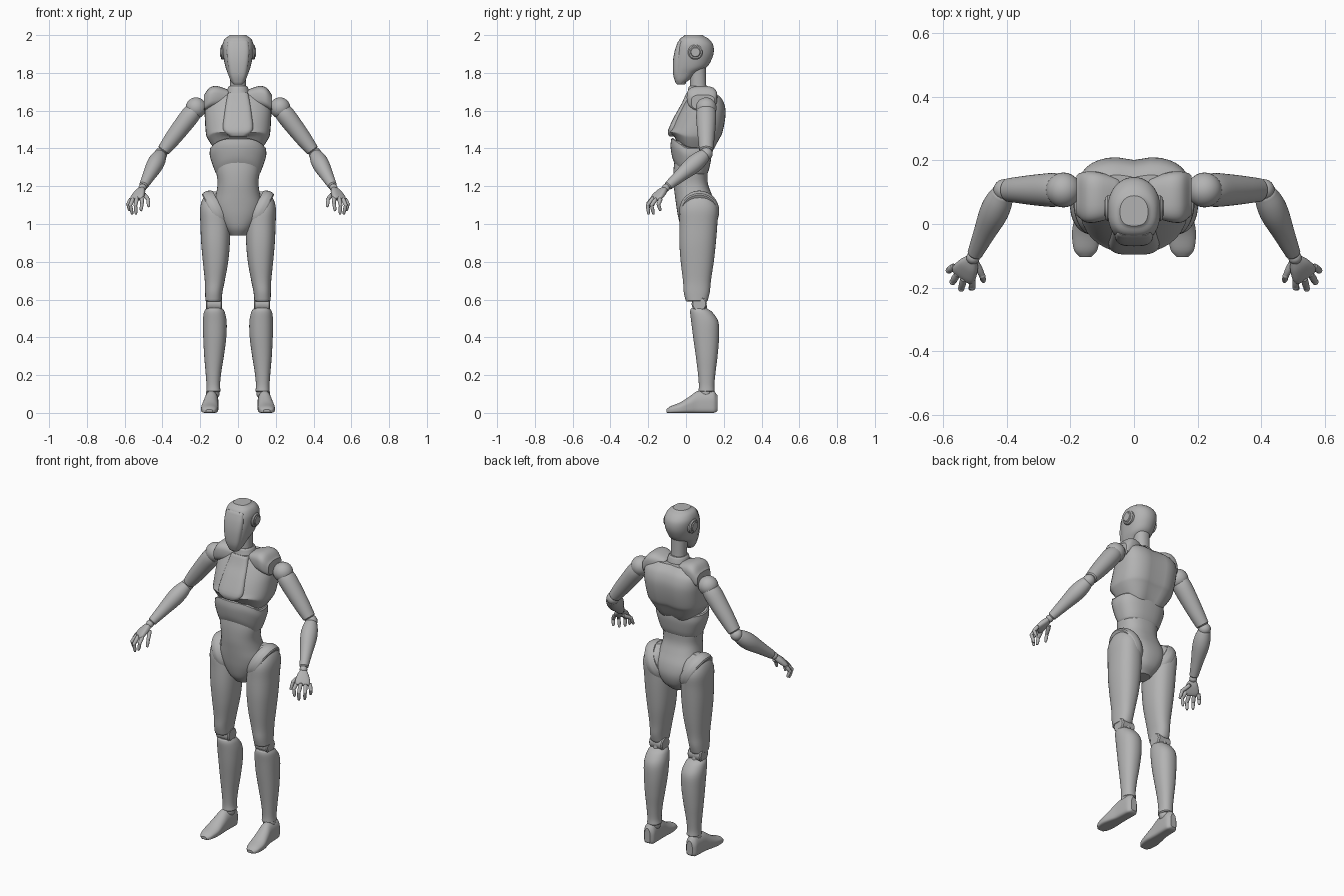
import bpy, bmesh, math
from mathutils import Vector, Matrix

cube = bpy.data.objects.get("Cube")
if cube:
    bpy.data.objects.remove(cube, do_unlink=True)

grey = bpy.data.materials.new("matte grey")
grey.use_nodes = True
grey.diffuse_color = (0.45, 0.45, 0.45, 1)
grey.node_tree.nodes["Principled BSDF"].inputs["Base Color"].default_value = grey.diffuse_color

SEGMENTS, STEPS = 36, 4
parts = []


def finish(name, bm, mirror):
    """Turn a bmesh into a named object, mirrored across x when asked."""
    bmesh.ops.recalc_face_normals(bm, faces=bm.faces[:])
    mesh = bpy.data.meshes.new(name)
    bm.to_mesh(mesh)
    bm.free()
    mesh.materials.append(grey)
    obj = bpy.data.objects.new(name, mesh)
    bpy.context.collection.objects.link(obj)
    if mirror:
        mod = obj.modifiers.new("Mirror", 'MIRROR')
        mod.use_mirror_merge = False
    parts.append(obj)
    return obj


def smooth_rings(rings):
    """Pass a Catmull-Rom curve through the ring values."""
    out = []
    last = len(rings) - 1
    for i in range(last):
        quad = (rings[max(i - 1, 0)], rings[i], rings[i + 1], rings[min(i + 2, last)])
        for s in range(STEPS):
            t = s / STEPS
            out.append([b + (c - a) * t / 2 + (a - 2.5 * b + 2 * c - d / 2) * t * t
                        + (1.5 * (b - c) + (d - a) / 2) * t ** 3
                        for a, b, c, d in zip(*quad)])
    out.append(list(rings[last]))
    return out


def eased_end(ring, direction):
    """A slightly smaller ring past the end, so that edges look rounded."""
    t, c, hw, lo, hi = ring
    r = min(0.006, hw / 3, (hi - lo) / 6)
    return [t + direction * r, c, hw - r, lo + r, hi - r]


def loft(name, rings, axis="z", front=2.2, back=2.2, warp=None, matrix=None, mirror=False):
    """Skin rings of (station, centre, half width, low side, high side)."""
    rows = smooth_rings(rings)
    rows = [eased_end(rows[0], -1)] + rows + [eased_end(rows[-1], 1)]
    bm = bmesh.new()
    loops = []
    for t, c, hw, lo, hi in rows:
        loop = []
        for k in range(SEGMENTS):
            angle = math.tau * k / SEGMENTS
            co, si = math.cos(angle), math.sin(angle)
            power = 2 / (front if si < 0 else back)
            u = c + hw * math.copysign(abs(co) ** power, co)
            v = (lo + hi) / 2 + (hi - lo) / 2 * math.copysign(abs(si) ** power, si)
            p = Vector({"z": (u, v, t), "y": (u, t, v), "x": (t, u, v)}[axis])
            if warp:
                p = warp(p)
            loop.append(bm.verts.new(matrix @ p if matrix else p))
        loops.append(loop)
    for a, b in zip(loops, loops[1:]):
        for k in range(SEGMENTS):
            n = (k + 1) % SEGMENTS
            bm.faces.new((a[k], a[n], b[n], b[k]))
    bm.faces.new(loops[0])
    bm.faces.new(loops[-1])
    return finish(name, bm, mirror)


def limb(name, start, end, profile, side=(0, 1, 0), power=2):
    """Mirrored loft between two points; profile holds (fraction, radius, radius)."""
    start, end = Vector(start), Vector(end)
    z = (end - start).normalized()
    y = z.cross(Vector(side)).normalized()
    frame = Matrix((y.cross(z), y, z)).transposed().to_4x4()
    length = (end - start).length
    rings = [(f * length, 0, rx, -ry, ry) for f, rx, ry in profile]
    return loft(name, rings, front=power, back=power,
                matrix=Matrix.Translation(start) @ frame, mirror=True)


def ball(name, centre, radius):
    bm = bmesh.new()
    bmesh.ops.create_uvsphere(bm, u_segments=24, v_segments=14, radius=radius,
                              matrix=Matrix.Translation(centre))
    return finish(name, bm, True)


def disc(name, centre, radius, depth):
    """Mirrored cylinder lying along x."""
    half = Vector((depth / 2, 0, 0))
    centre = Vector(centre)
    return limb(name, centre - half, centre + half, [(0, radius, radius), (1, radius, radius)])


def clamp(value):
    return max(0, min(1, value))


def chest_shape(p):
    """Arch the lower front edge and sink the spine."""
    p.z += 0.06 * clamp((1.5 - p.z) * 10) * clamp(-p.y / 0.06)
    if p.y > 0.1:
        p.y -= 0.012 * math.exp(-(p.x / 0.04) ** 2)
    return p


def belly_shape(p):
    p.z += 0.05 * clamp(-p.y / 0.07)
    return p


# Head, face plate, ears and neck
loft("head", [(1.745, 0, .03, -.048, -.01), (1.765, 0, .042, -.06, .02), (1.8, 0, .055, -.063, .06),
              (1.83, 0, .066, -.064, .11), (1.87, 0, .075, -.062, .135), (1.91, 0, .081, -.056, .147),
              (1.95, 0, .082, -.046, .143), (1.98, 0, .07, -.032, .12), (1.994, 0, .05, -.012, .095)],
     front=2.7, back=2.1)
loft("face_plate", [(1.745, 0, .028, -.054, 0), (1.79, 0, .045, -.068, 0), (1.86, 0, .057, -.069, 0),
                    (1.92, 0, .06, -.059, 0), (1.965, 0, .054, -.043, 0)], front=3.4)
disc("ear_ring", (.077, .05, 1.91), .04, .014)
disc("ear_cap", (.081, .05, 1.91), .029, .014)
loft("neck", [(1.64, 0, .05, .02, .12), (1.72, 0, .042, .022, .108), (1.84, 0, .044, .02, .105)])
loft("collar", [(1.67, 0, .066, .0, .135), (1.7, 0, .06, .008, .13), (1.725, 0, .052, .014, .122)])

# Torso shells
loft("chest", [(1.375, 0, .105, -.03, .14), (1.4, 0, .127, -.06, .155), (1.45, 0, .16, -.088, .18),
               (1.48, 0, .17, -.09, .195), (1.55, 0, .175, -.06, .21), (1.61, 0, .177, -.028, .212),
               (1.66, 0, .168, .002, .195), (1.69, 0, .125, .02, .165)], back=2.9, warp=chest_shape)
loft("breast_plate", [(1.468, 0, .05, -.092, 0), (1.5, 0, .08, -.094, 0), (1.58, 0, .073, -.056, .02),
                      (1.64, 0, .064, -.022, .04), (1.69, 0, .054, .0, .06)], front=4)
loft("belly_band", [(1.27, 0, .118, -.055, .115), (1.3, 0, .13, -.072, .125), (1.36, 0, .149, -.082, .135),
                    (1.4, 0, .148, -.078, .135)], back=2.6, warp=belly_shape)
loft("waist_and_pelvis", [(1.4, 0, .1, -.05, .11), (1.3, 0, .116, -.065, .115), (1.22, 0, .108, -.066, .115),
                          (1.16, 0, .116, -.06, .135), (1.1, 0, .13, -.052, .16), (1.04, 0, .118, -.042, .168),
                          (.98, 0, .08, -.025, .15), (.945, 0, .05, .0, .115)][::-1], back=2.5)
loft("shoulder_yoke", [(.05, .085, .06, 1.63, 1.71), (.11, .085, .078, 1.62, 1.73), (.15, .085, .08, 1.61, 1.722),
                       (.175, .09, .068, 1.6, 1.69)], axis="x", front=3, back=3, mirror=True)

# Arms
shoulder, elbow, wrist = (.222, .107, 1.615), (.408, .107, 1.372), (.506, -.106, 1.192)
ball("shoulder_ball", shoulder, .055)
limb("upper_arm", shoulder, elbow, [(0, .045, .042), (.15, .053, .05), (.4, .05, .048),
                                    (.7, .043, .042), (.92, .037, .034)])
ball("elbow_joint", elbow, .034)
limb("forearm", elbow, wrist, [(.04, .034, .034), (.18, .044, .043), (.36, .046, .044),
                               (.65, .034, .034), (.94, .024, .024)])
ball("wrist_joint", wrist, .021)

# Hands: palm, then two segments for each finger
palm_side = (.06, .04, -.01)
limb("palm", wrist, (.54, -.165, 1.132), [(.1, .019, .014), (.4, .032, .018), (.8, .041, .016),
                                          (1, .037, .012)], palm_side, 2.6)
fingers = {
    "index": ((.51, -.172, 1.14), (.508, -.199, 1.112), (.514, -.202, 1.07)),
    "middle": ((.536, -.175, 1.135), (.543, -.203, 1.1), (.54, -.198, 1.053)),
    "ring": ((.557, -.16, 1.13), (.57, -.182, 1.1), (.56, -.172, 1.053)),
    "little": ((.568, -.135, 1.13), (.582, -.146, 1.105), (.574, -.136, 1.072)),
    "thumb": ((.495, -.125, 1.155), (.477, -.163, 1.132), (.473, -.18, 1.092)),
}
for label, (base, bend, tip) in fingers.items():
    limb(label + "_finger_base", base, bend, [(-.1, .01, .01), (.5, .011, .011), (1, .009, .009)], palm_side)
    ball(label + "_finger_joint", bend, .01)
    limb(label + "_finger_tip", bend, tip, [(0, .009, .009), (.6, .009, .009), (1, .006, .006)], palm_side)

# Hips and legs
hip, tilt = Vector((.113, .07, 1.07)), Vector((.886, 0, -.464)) * .024
limb("hip_ring", hip - tilt, hip + tilt, [(0, .098, .108), (.5, .106, .118), (1, .103, .116)])
loft("thigh", [(.595, .13, .043, -.002, .115), (.64, .128, .046, -.012, .126), (.7, .123, .053, -.016, .132),
               (.8, .119, .067, -.028, .147), (.9, .119, .076, -.035, .158), (1, .121, .078, -.034, .166),
               (1.08, .128, .073, -.03, .17), (1.135, .128, .058, .0, .145), (1.165, .128, .03, .045, .1)],
     front=2.3, back=2.3, mirror=True)
disc("knee_joint", (.127, .07, .577), .04, .074)
limb("knee_link", (.127, .07, .61), (.127, .075, .53), [(0, .034, .024), (1, .04, .03)])
loft("shin", [(.115, .13, .038, .066, .152), (.15, .131, .036, .068, .15), (.22, .13, .042, .062, .157),
              (.3, .127, .052, .052, .167), (.4, .123, .061, .038, .175), (.48, .123, .063, .028, .172),
              (.53, .125, .056, .022, .142), (.55, .126, .046, .024, .115)], mirror=True)

# Feet
ball("ankle_joint", (.133, .105, .105), .036)
loft("foot", [(-.1, .152, .022, 0, .022), (-.08, .152, .037, 0, .036), (-.03, .15, .045, 0, .056),
              (.02, .146, .041, 0, .088), (.06, .142, .037, 0, .115), (.11, .14, .036, 0, .12),
              (.145, .139, .034, 0, .118), (.16, .139, .025, .005, .1)],
     axis="y", front=5, back=2, mirror=True)

# Smooth shading with crisp edges
bpy.ops.object.select_all(action='DESELECT')
for obj in parts:
    obj.select_set(True)
bpy.context.view_layer.objects.active = parts[0]
bpy.ops.object.shade_smooth_by_angle(angle=math.radians(35))
